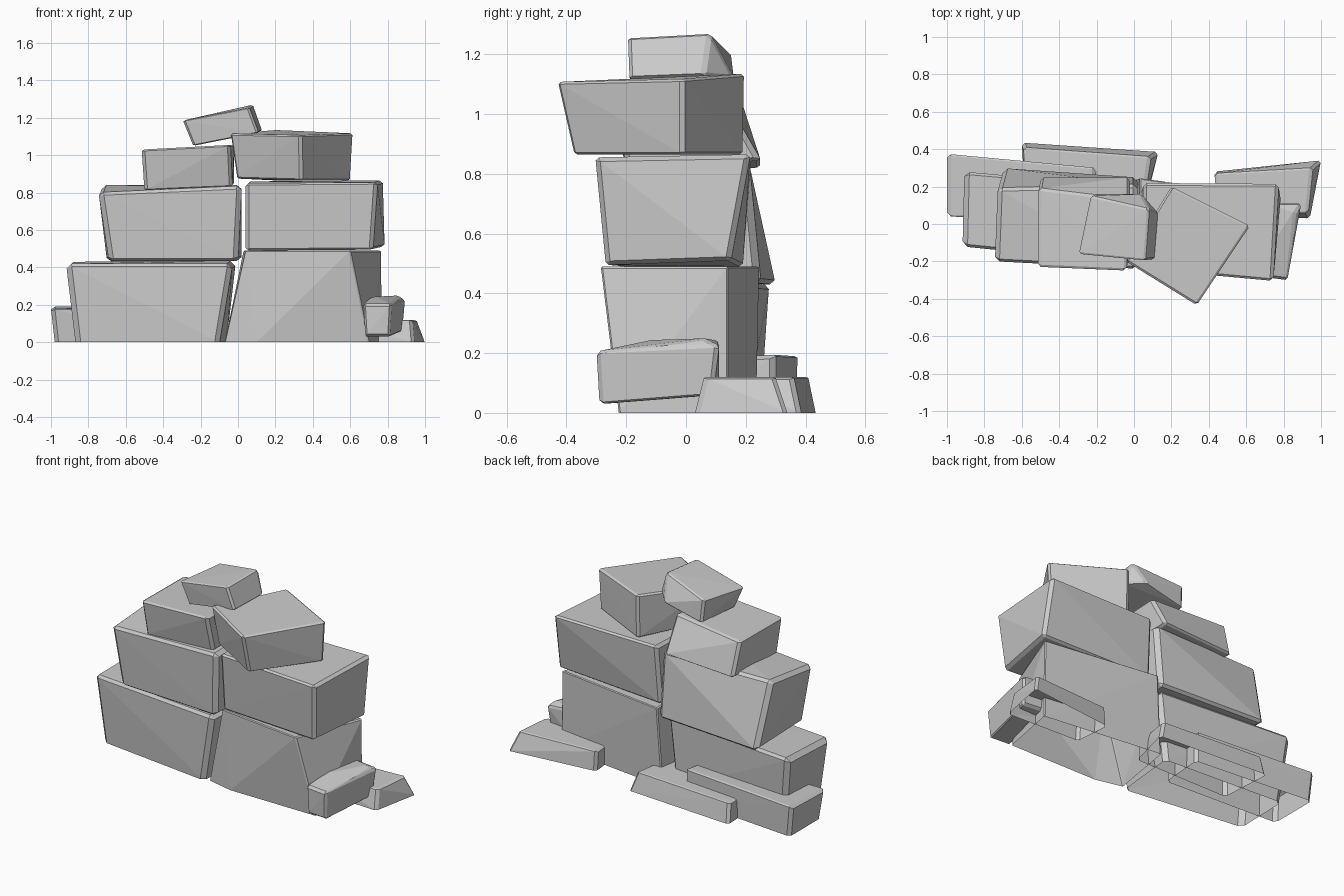
import bpy, bmesh
from mathutils import Vector


def rock(name, bottom, top, bevel=0.018, chips=()):
    """Faceted boulder: hull of a lower and upper outline, corners sliced off, edges bevelled.
    Rocks resting on the ground are left open underneath."""
    bm = bmesh.new()
    for p in bottom + top:
        bm.verts.new(p)
    bmesh.ops.convex_hull(bm, input=bm.verts[:])
    loose = [v for v in bm.verts if not v.link_faces]
    bmesh.ops.delete(bm, geom=loose, context='VERTS')
    for point, normal in chips:
        res = bmesh.ops.bisect_plane(bm, geom=bm.verts[:] + bm.edges[:] + bm.faces[:],
                                     plane_co=Vector(point), plane_no=Vector(normal),
                                     clear_outer=True)
        cut = [e for e in res['geom_cut'] if isinstance(e, bmesh.types.BMEdge)]
        if cut:
            bmesh.ops.holes_fill(bm, edges=cut, sides=0)
    bmesh.ops.recalc_face_normals(bm, faces=bm.faces[:])
    # open underside
    under = [f for f in bm.faces if all(v.co.z < 0.001 for v in f.verts)]
    bmesh.ops.delete(bm, geom=under, context='FACES')
    mesh = bpy.data.meshes.new(name)
    bm.to_mesh(mesh)
    bm.free()
    ob = bpy.data.objects.new(name, mesh)
    bpy.context.collection.objects.link(ob)
    mod = ob.modifiers.new("worn_edges", 'BEVEL')
    mod.width = bevel
    mod.segments = 1
    mod.limit_method = 'ANGLE'
    mod.angle_limit = 0.6
    return ob


# Bottom course
rock("lower_left_boulder",
     [(-0.87, -0.10, 0), (-0.10, -0.20, 0), (-0.06, 0.20, 0), (-0.86, 0.25, 0)],
     [(-0.92, -0.12, .42), (-0.03, -0.21, .42), (-0.01, 0.20, .435), (-0.91, 0.28, .43)], 0.025)
rock("lower_right_boulder",
     [(-0.07, -0.18, 0), (0.10, -0.22, 0), (0.70, -0.225, 0), (0.77, 0.14, 0), (0.0, 0.235, 0)],
     [(0.04, -0.21, .49), (0.60, -0.285, .49), (0.765, 0.14, .49), (0.03, 0.245, .49)], 0.006)

# Middle course
rock("middle_left_boulder",
     [(-0.69, -0.18, .435), (0.0, -0.22, .435), (0.02, 0.25, .435), (-0.70, 0.30, .43)],
     [(-0.745, -0.20, .80), (0.02, -0.24, .835), (0.02, 0.21, .84), (-0.73, 0.19, .84)], 0.022)
rock("middle_right_boulder",
     [(0.04, -0.21, .49), (0.72, -0.27, .495), (0.785, 0.15, .51), (0.04, 0.19, .49)],
     [(0.04, -0.24, .85), (0.745, -0.305, .855), (0.775, 0.215, .865), (0.05, 0.22, .86)], 0.016)

# Upper course
rock("upper_left_boulder",
     [(-0.50, -0.20, .81), (-0.03, -0.20, .83), (-0.02, 0.25, .845), (-0.50, 0.25, .82)],
     [(-0.515, -0.23, 1.03), (-0.04, -0.25, 1.055), (-0.02, 0.13, 1.055), (-0.51, 0.19, 1.03)],
     0.014)
rock("upper_right_boulder",
     [(-0.01, -0.18, .875), (0.34, -0.38, .865), (0.605, -0.01, .865), (0.20, 0.195, .865)],
     [(-0.045, -0.20, 1.115), (0.335, -0.435, 1.107), (0.62, -0.01, 1.117), (0.20, 0.20, 1.135)],
     0.012)
rock("summit_stone",
     [(-0.24, -0.15, 1.05), (0.11, -0.19, 1.12), (0.13, 0.06, 1.13), (0.04, 0.16, 1.12),
      (-0.22, 0.16, 1.06)],
     [(-0.295, -0.16, 1.185), (0.06, -0.195, 1.255), (0.08, 0.08, 1.27), (-0.23, 0.15, 1.20)],
     0.010)

# Small fallen stones round the foot
rock("side_stone",
     [(0.68, -0.28, .03), (0.81, -0.29, .03), (0.88, 0.09, .06), (0.71, 0.11, .06)],
     [(0.67, -0.28, .205), (0.82, -0.30, .205), (0.895, 0.11, .225), (0.86, 0.06, .25),
      (0.72, -0.12, .245), (0.72, 0.11, .24)], 0.012)
rock("right_back_slab",
     [(0.45, 0.05, 0), (0.94, 0.03, 0), (1.0, 0.34, 0), (0.43, 0.28, 0)],
     [(0.45, 0.06, .12), (0.93, 0.06, .12), (0.955, 0.30, .12), (0.43, 0.27, .12)], 0.014)
rock("centre_back_slab",
     [(-0.58, 0.10, 0), (0.06, 0.10, 0), (0.13, 0.385, 0), (-0.60, 0.435, 0)],
     [(-0.58, 0.10, .12), (0.05, 0.10, .12), (0.09, 0.36, .12), (-0.59, 0.41, .12)], 0.016)
rock("left_back_slab",
     [(-0.98, 0.06, 0), (-0.22, 0.02, 0), (-0.20, 0.30, 0), (-0.98, 0.37, 0)],
     [(-1.0, 0.04, .18), (-0.23, 0.02, .18), (-0.20, 0.30, .195), (-1.0, 0.375, .19)], 0.018)
